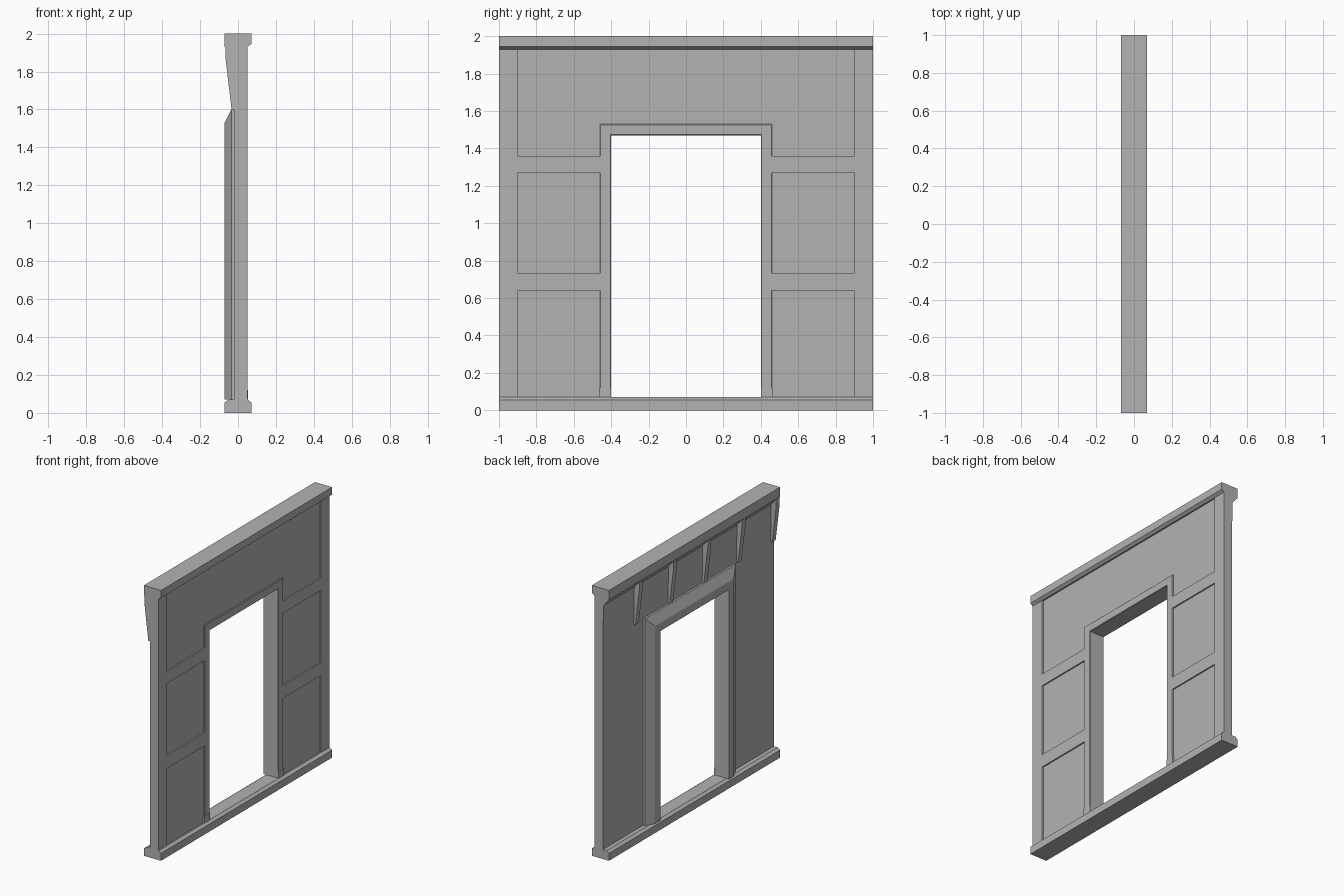
import bpy, bmesh

if "Cube" in bpy.data.objects:
    bpy.data.objects.remove(bpy.data.objects["Cube"])

stone = bpy.data.materials.new("plain_grey")
stone.diffuse_color = (0.45, 0.45, 0.45, 1)
stone.use_nodes = True
stone.node_tree.nodes["Principled BSDF"].inputs["Base Color"].default_value = stone.diffuse_color


def make(name, rings, closed_caps=True):
    """Skin a list of equal-length closed rings and cap both ends."""
    bm = bmesh.new()
    loops = [[bm.verts.new(p) for p in ring] for ring in rings]
    n = len(rings[0])
    for a, b in zip(loops, loops[1:]):
        for i in range(n):
            j = (i + 1) % n
            bm.faces.new((a[i], a[j], b[j], b[i]))
    bm.faces.new(loops[0])
    bm.faces.new(loops[-1][::-1])
    bmesh.ops.recalc_face_normals(bm, faces=bm.faces)
    me = bpy.data.meshes.new(name)
    bm.to_mesh(me)
    bm.free()
    me.materials.append(stone)
    ob = bpy.data.objects.new(name, me)
    bpy.context.collection.objects.link(ob)
    return ob


def along_y(name, profile, y0, y1):
    """Extrude an (x, z) profile along y."""
    return make(name, [[(x, y, z) for x, z in profile] for y in (y0, y1)])


def along_x(name, outline, x0, x1):
    """Extrude a (y, z) outline along x."""
    return make(name, [[(x, y, z) for y, z in outline] for x in (x0, x1)])


def box(name, x0, x1, y0, y1, z0, z1):
    return along_x(name, [(y0, z0), (y1, z0), (y1, z1), (y0, z1)], x0, x1)


HALF, HEAD, BASE, TOP = 0.40, 1.47, 0.07, 1.93


def surround(name, section):
    """Sweep an (outward offset, x) section round the doorway with mitred corners."""
    rings = []
    for side, top in ((-1, 0), (-1, 1), (1, 1), (1, 0)):
        rings.append([(x, side * (HALF + o), HEAD + o if top else BASE)
                      for o, x in section])
    return make(name, rings)


# Base sill and top beam, with chamfered inner edges
along_y("base_sill", [(-0.07, 0), (0.07, 0), (0.07, 0.055), (0.05, BASE),
                      (-0.05, BASE), (-0.07, 0.055)], -1, 1)
along_y("top_beam", [(-0.07, 2), (0.07, 2), (0.07, 1.945), (0.05, TOP),
                     (0.04, TOP), (-0.02, 1.87), (-0.07, TOP)], -1, 1)

# Wall sheet with the doorway left open
along_x("wall", [(-1, BASE), (-HALF, BASE), (-HALF, HEAD), (HALF, HEAD),
                 (HALF, BASE), (1, BASE), (1, TOP), (-1, TOP)], -0.02, 0.04)

# Upper back band, leaning out slightly
along_y("upper_band", [(-0.02, 1.6), (-0.025, 1.88), (-0.02, 1.88)], -1, 1)

# Raised frame on the panelled side: posts, rails, trim feet
for s, tag in ((-1, "left"), (1, "right")):
    y0, y1 = sorted((s * 0.9, s))
    box("end_post_" + tag, 0.04, 0.05, y0, y1, BASE, TOP)
    y0, y1 = sorted((s * 0.455, s * 0.9))
    for k, (z0, z1) in enumerate(((0.64, 0.735), (1.27, 1.36))):
        box(f"panel_rail_{tag}_{k + 1}", 0.04, 0.05, y0, y1, z0, z1)
    y0, y1 = sorted((s * HALF, s * 0.465))
    box("trim_foot_" + tag, 0.04, 0.052, y0, y1, BASE, 0.12)

# Door trim on the panelled side
surround("door_trim", [(0, 0.04), (0, 0.046), (0.004, 0.05), (0.056, 0.05),
                       (0.06, 0.046), (0.06, 0.04)])

# Deep splayed door frame on the back
surround("door_frame", [(0, -0.02), (0, -0.07), (0.06, -0.07),
                        (0.13, -0.035), (0.13, -0.02)])

# Tapered brackets under the beam
for i in range(5):
    y = -1 + 0.4 * i
    along_y(f"bracket_{i + 1}", [(-0.02, TOP), (-0.066, TOP), (-0.066, 1.87),
                                 (-0.034, 1.6), (-0.02, 1.6)], y, y + 0.04)
